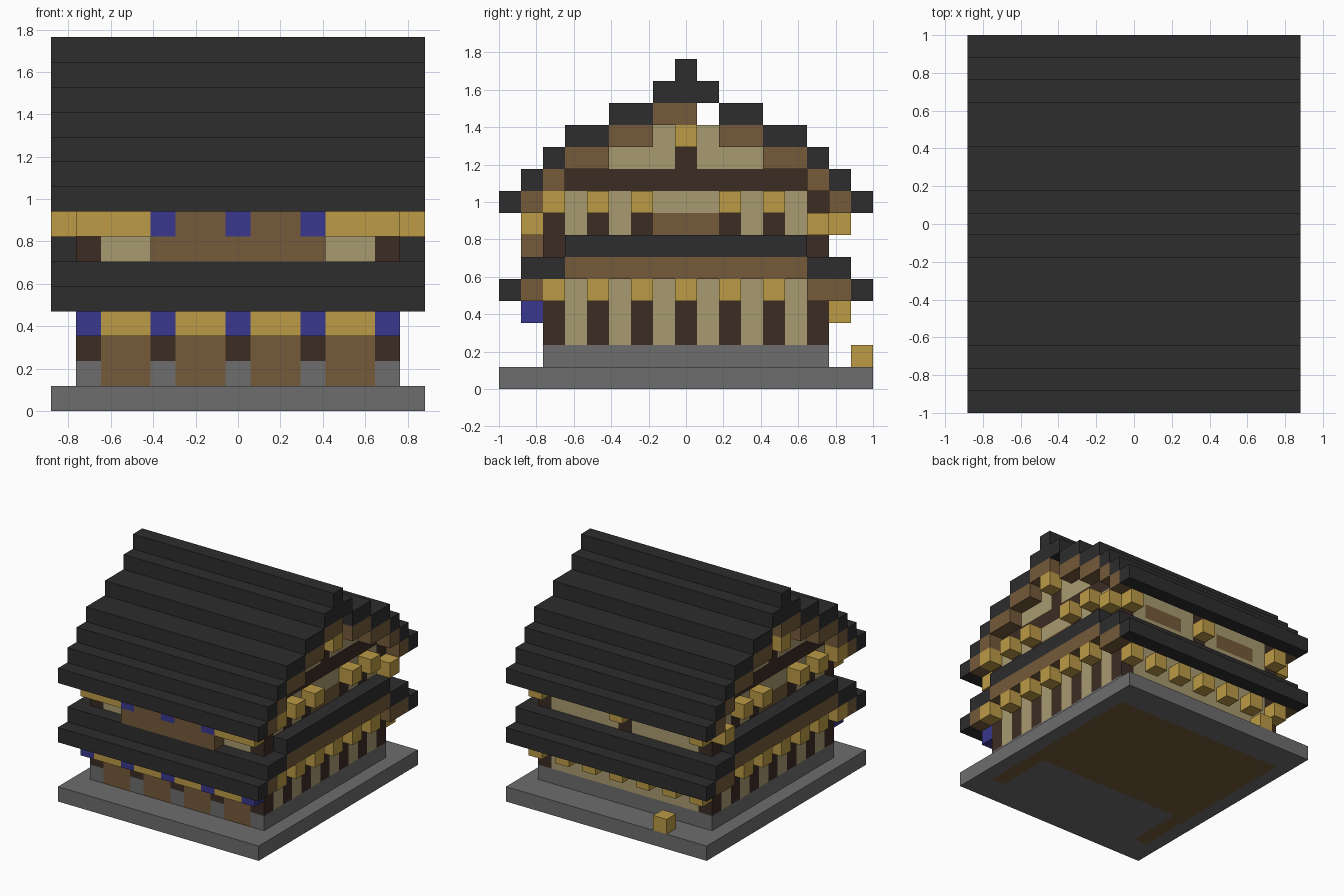
import bpy
import bmesh
from mathutils import Matrix, Vector

old = bpy.data.objects.get("Cube")
if old:
    bpy.data.objects.remove(old, do_unlink=True)

U = 2 / 17            # edge of one block
NX, NY = 15, 17       # footprint in blocks


def linear(v):
    v /= 255
    return v / 12.92 if v < 0.04045 else ((v + 0.055) / 1.055) ** 2.4


def material(name, rgb):
    m = bpy.data.materials.new(name)
    m.use_nodes = True
    col = [linear(c) for c in rgb] + [1]
    m.diffuse_color = col
    m.node_tree.nodes["Principled BSDF"].inputs["Base Color"].default_value = col
    return m


MATS = {
    "k": material("roof black", (45, 45, 45)),
    "B": material("plank brown", (117, 90, 58)),
    "d": material("dark timber", (60, 44, 36)),
    "t": material("tan plaster", (168, 155, 112)),
    "g": material("gold wood", (188, 155, 70)),
    "s": material("stone grey", (109, 109, 109)),
    "u": material("bracket blue", (58, 56, 142)),
}
KEYS = list(MATS)


class Part:
    """One object made of block runs; patterns use one letter per block."""

    def __init__(self, name):
        self.name, self.bm = name, bmesh.new()

    def box(self, key, x, y, z):
        lo = Vector((x[0] - NX / 2, y[0] - NY / 2, z[0])) * U
        hi = Vector((x[1] + 1 - NX / 2, y[1] + 1 - NY / 2, z[1] + 1)) * U
        mat = Matrix.Translation((lo + hi) / 2) @ Matrix.Diagonal((*(hi - lo), 1))
        made = bmesh.ops.create_cube(self.bm, size=1, matrix=mat)
        for f in {f for v in made["verts"] for f in v.link_faces}:
            f.material_index = KEYS.index(key)

    def runs(self, pattern, start):
        i = 0
        while i < len(pattern):
            j = i
            while j + 1 < len(pattern) and pattern[j + 1] == pattern[i]:
                j += 1
            if pattern[i] != ".":
                yield pattern[i], (start + i, start + j)
            i = j + 1

    def along_x(self, pattern, y, z, z2=None, start=1):
        for key, span in self.runs(pattern, start):
            self.box(key, span, (y, y), (z, z2 or z))

    def both_sides(self, pattern, x, z, z2=None, start=3):
        for key, span in self.runs(pattern, start):
            for col in (x, NX - 1 - x):
                self.box(key, (col, col), span, (z, z2 or z))

    def finish(self):
        mesh = bpy.data.meshes.new(self.name)
        self.bm.to_mesh(mesh)
        self.bm.free()
        for m in MATS.values():
            mesh.materials.append(m)
        bpy.context.collection.objects.link(bpy.data.objects.new(self.name, mesh))


# Stone slab with the plank floor set into it
p = Part("base_slab")
for rows in ((0, 1), (15, 16)):
    p.box("s", (0, 14), rows, (0, 0))
p.both_sides("s" * 13, 14, 0, start=2)
p.box("s", (2, 12), (2, 5), (0, 0))
p.finish()
p = Part("plank_floor")
p.box("B", (1, 13), (6, 14), (0, 0))
p.both_sides("BBBB", 13, 0, start=2)
p.finish()

# Lower storey
p = Part("lower_front_wall")
p.along_x("sBBsBBsBBsBBs", 2, 1)
p.along_x("dBBdBBdBBdBBd", 2, 2)
p.along_x("d" * 13, 2, 3, 4)
p.finish()
p = Part("lower_side_walls")
p.both_sides("s" * 11, 13, 1)
p.both_sides("tdtdtdtdtdt", 13, 2, 3)
p.both_sides("t" * 11, 13, 4)
p.finish()
p = Part("lower_back_wall")
p.along_x("s" * 13, 14, 1)
p.along_x("dtttttttttttd", 14, 2, 4)
p.finish()
p = Part("lower_brackets")
p.along_x("ugguggugguggu".replace(" ", ""), 1, 3)
p.along_x("g.g.g.g.g.g.g", 15, 3)
p.both_sides("g.g.g.g.g.g", 14, 4, start=2)
p.finish()

# Skirt roof between the storeys
p = Part("skirt_roof")
for y, z in ((0, 4), (16, 4), (1, 5), (2, 5), (14, 5), (15, 5)):
    p.along_x("k" * NX, y, z, start=0)
p.both_sides("k" * 11, 14, 6)
p.finish()
p = Part("skirt_trim")
p.both_sides("B" * 11, 14, 5)
p.both_sides("B............BB", 14, 4, start=1)
p.finish()

# Upper storey
p = Part("upper_front_wall")
p.along_x("dtttttttttttd", 2, 6, 8)
p.along_x("d" * 13, 2, 9)
p.finish()
p = Part("upper_side_walls")
p.both_sides("t" * 11, 13, 6)
p.both_sides("tdtdBBBdtdt", 13, 7)
p.both_sides("t" * 11, 13, 8)
p.both_sides("d" * 11, 13, 9)
p.finish()
p = Part("upper_back_wall")
p.along_x("dtttttdtttttd", 14, 6)
p.along_x("dtBBBtdtBBBtd", 14, 7)
p.along_x("dtttttdtttttd", 14, 8)
p.along_x("d" * 13, 14, 9)
p.finish()
p = Part("balcony")
p.along_x("BBBBBBB", 1, 6, start=4)
p.along_x("BB.BB", 1, 7, start=5)
p.finish()
p = Part("upper_brackets")
p.along_x("gggu..u..uggg", 1, 7)
p.along_x("g.....g.....g", 15, 7)
p.both_sides("g", 14, 7, start=14)
p.both_sides("g.g.g...g.g", 14, 8, start=2)
p.both_sides("g", 14, 11, start=8)
p.finish()

# Gable ends
p = Part("gable_walls")
p.both_sides("tttttdttttt", 13, 10)
p.both_sides("ttttttt", 13, 11, start=5)
p.finish()
p = Part("gable_trim")
for z, rows in ((8, (1, 1)), (9, (2, 2)), (10, (3, 4)), (11, (5, 6)), (12, (7, 8))):
    for a, b in (rows, (16 - rows[1], 16 - rows[0])):
        p.both_sides("B" * (b - a + (0 if z == 12 and a == 8 else 1)), 14, z, start=a)
p.finish()

# Stepped main roof
p = Part("main_roof")
for z, a, b in ((8, 0, 0), (9, 1, 1), (10, 2, 2), (11, 3, 4), (12, 5, 6)):
    p.box("k", (0, 14), (a, b), (z, z))
    p.box("k", (0, 14), (16 - b, 16 - a), (z, z))
p.box("k", (0, 14), (7, 9), (13, 13))
p.box("k", (0, 14), (8, 8), (14, 14))
p.finish()

# Loose block on the back edge of the slab
p = Part("back_block")
p.along_x("g", 16, 1, start=3)
p.finish()
